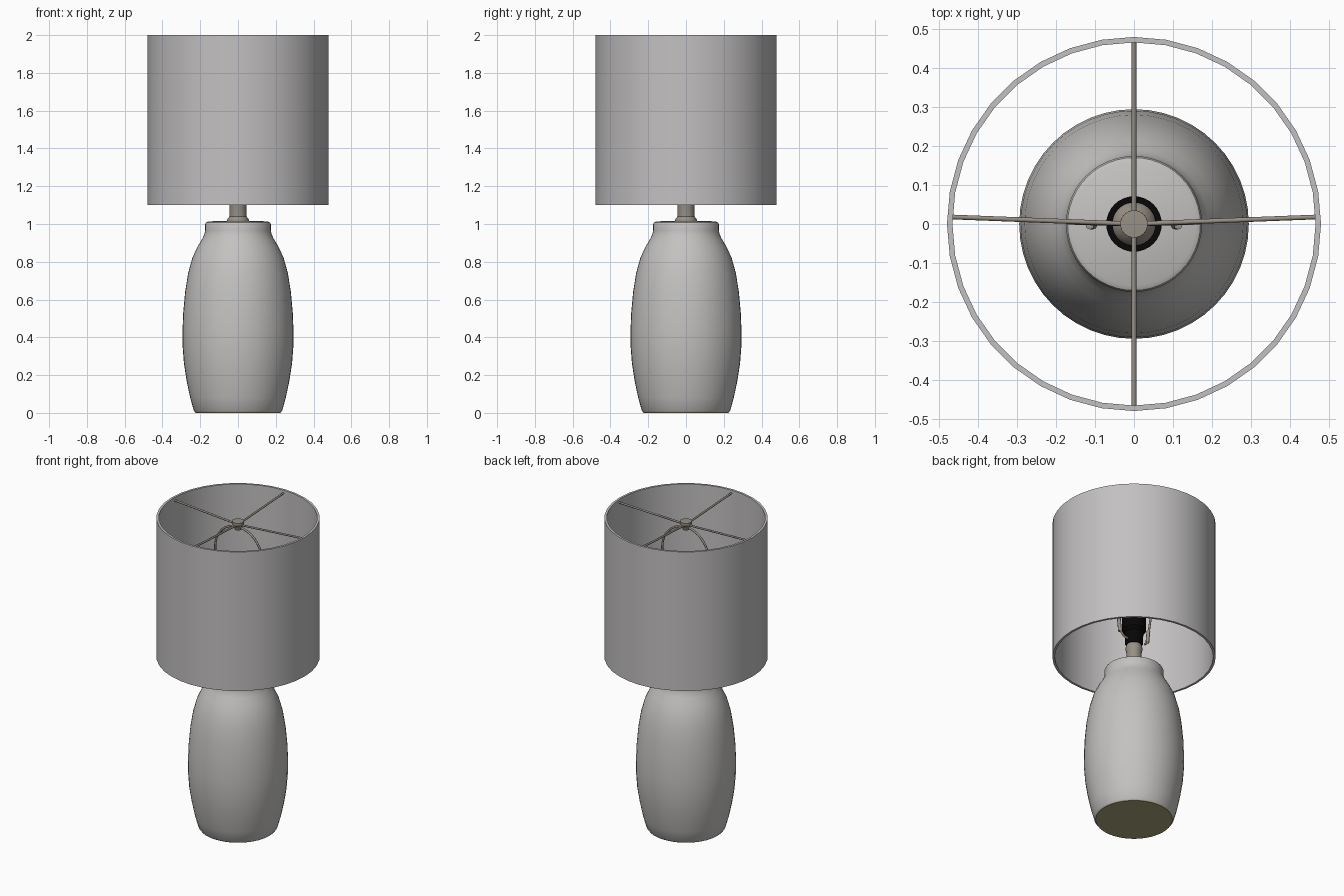
import bpy, math

if "Cube" in bpy.data.objects:
    bpy.data.objects.remove(bpy.data.objects["Cube"])


def material(name, rgb):
    m = bpy.data.materials.new(name)
    m.diffuse_color = (*rgb, 1)
    m.use_nodes = True
    m.node_tree.nodes["Principled BSDF"].inputs["Base Color"].default_value = m.diffuse_color
    return m


CERAMIC = material("warm white ceramic", (0.55, 0.54, 0.53))
FABRIC = material("white fabric", (0.545, 0.53, 0.53))
METAL = material("brushed nickel", (0.31, 0.28, 0.235))
BLACK = material("black plastic", (0.002, 0.002, 0.002))
FELT = material("olive felt", (0.40, 0.36, 0.2))


def lathe(name, profile, mat, sides=48, closed=False):
    """Revolve (radius, z) points about the z axis; radius 0 makes a pole."""
    verts, rings, faces = [], [], []
    for r, z in profile:
        n = 1 if r == 0 else sides
        rings.append([len(verts) + i for i in range(n)])
        verts += [(r * math.cos(2 * math.pi * i / sides),
                   r * math.sin(2 * math.pi * i / sides), z) for i in range(n)]
    pairs = list(zip(rings, rings[1:]))
    if closed:
        pairs.append((rings[-1], rings[0]))
    for a, b in pairs:
        for i in range(sides):
            j = (i + 1) % sides
            quad = [a[i % len(a)], a[j % len(a)], b[j % len(b)], b[i % len(b)]]
            faces.append(list(dict.fromkeys(quad)))
    me = bpy.data.meshes.new(name)
    me.from_pydata(verts, [], faces)
    me.materials.append(mat)
    ob = bpy.data.objects.new(name, me)
    bpy.context.collection.objects.link(ob)
    bpy.ops.object.select_all(action='DESELECT')
    ob.select_set(True)
    bpy.context.view_layer.objects.active = ob
    bpy.ops.object.shade_smooth_by_angle(angle=math.radians(35))
    return ob


def rod(name, points, radius, mat):
    """Round wire through the points."""
    cu = bpy.data.curves.new(name, 'CURVE')
    cu.dimensions = '3D'
    cu.bevel_depth = radius
    cu.bevel_resolution = 2
    cu.use_fill_caps = True
    sp = cu.splines.new('POLY')
    sp.points.add(len(points) - 1)
    for sp_p, p in zip(sp.points, points):
        sp_p.co = (*p, 1)
    cu.materials.append(mat)
    ob = bpy.data.objects.new(name, cu)
    bpy.context.collection.objects.link(ob)
    return ob


# Ceramic body and felt underside
lathe("ceramic_body", [
    (0.228, 0.004), (0.234, 0.012), (0.253, 0.08), (0.272, 0.17), (0.286, 0.26), (0.293, 0.35),
    (0.294, 0.43), (0.29, 0.53), (0.28, 0.64), (0.264, 0.74), (0.242, 0.82),
    (0.214, 0.88), (0.19, 0.92), (0.178, 0.945), (0.174, 0.965), (0.174, 1.0),
    (0.170, 1.008), (0.158, 1.014), (0, 1.018)], CERAMIC)
lathe("felt_base", [(0, 0), (0.225, 0), (0.228, 0.004), (0, 0.004)], FELT)

# Metal neck with its washer
lathe("neck", [(0, 1.015), (0.057, 1.015), (0.057, 1.024), (0.050, 1.034),
               (0.045, 1.04), (0.045, 1.13), (0.05, 1.15), (0.048, 1.17),
               (0.038, 1.19), (0, 1.19)], METAL, 32)

# Black socket, hollow at the top, with a metal shell inside
lathe("socket", [(0, 1.18), (0.046, 1.18), (0.053, 1.19), (0.055, 1.26), (0.071, 1.28),
                 (0.071, 1.40), (0.055, 1.40), (0.055, 1.34), (0, 1.34)], BLACK, 32)
lathe("socket_shell", [(0.055, 1.36), (0.05, 1.375), (0.035, 1.39), (0, 1.395)],
      METAL, 32)

# Harp: round arch, legs drawn in to the saddle
leg = [(0.0, 1.2), (0.08, 1.215), (0.105, 1.24), (0.113, 1.33), (0.135, 1.48),
       (0.158, 1.63)]
arch = [(0.167 * math.cos(a * math.pi / 20), 1.765 + 0.175 * math.sin(a * math.pi / 20))
        for a in range(21)]
outline = leg + arch + [(-x, z) for x, z in reversed(leg[1:])]
rod("harp", [(x, 0.03 * abs(x), z) for x, z in outline], 0.0065, METAL)
for side, s in (("left", -1), ("right", 1)):
    rod("harp_sleeve_" + side, [(s * 0.105, -0.003, 1.24), (s * 0.113, -0.003, 1.32)],
        0.011, METAL)

# Drum shade: thin open tube
lathe("shade", [(0.479, 1.10), (0.479, 2.0), (0.465, 2.0), (0.465, 1.10)],
      FABRIC, 36, closed=True)

# Shade spider: four arms and a finial
for i, (x, y) in enumerate([(0.468, 0.018), (0, 0.468), (-0.468, 0.018), (0, -0.468)]):
    rod(f"spider_arm_{i + 1}", [(0, 0, 1.955), (x, y, 1.98)], 0.006, METAL)
lathe("finial", [(0, 1.925), (0.02, 1.925), (0.024, 1.945), (0.035, 1.96),
                 (0.035, 1.978), (0, 1.98)], METAL, 24)
